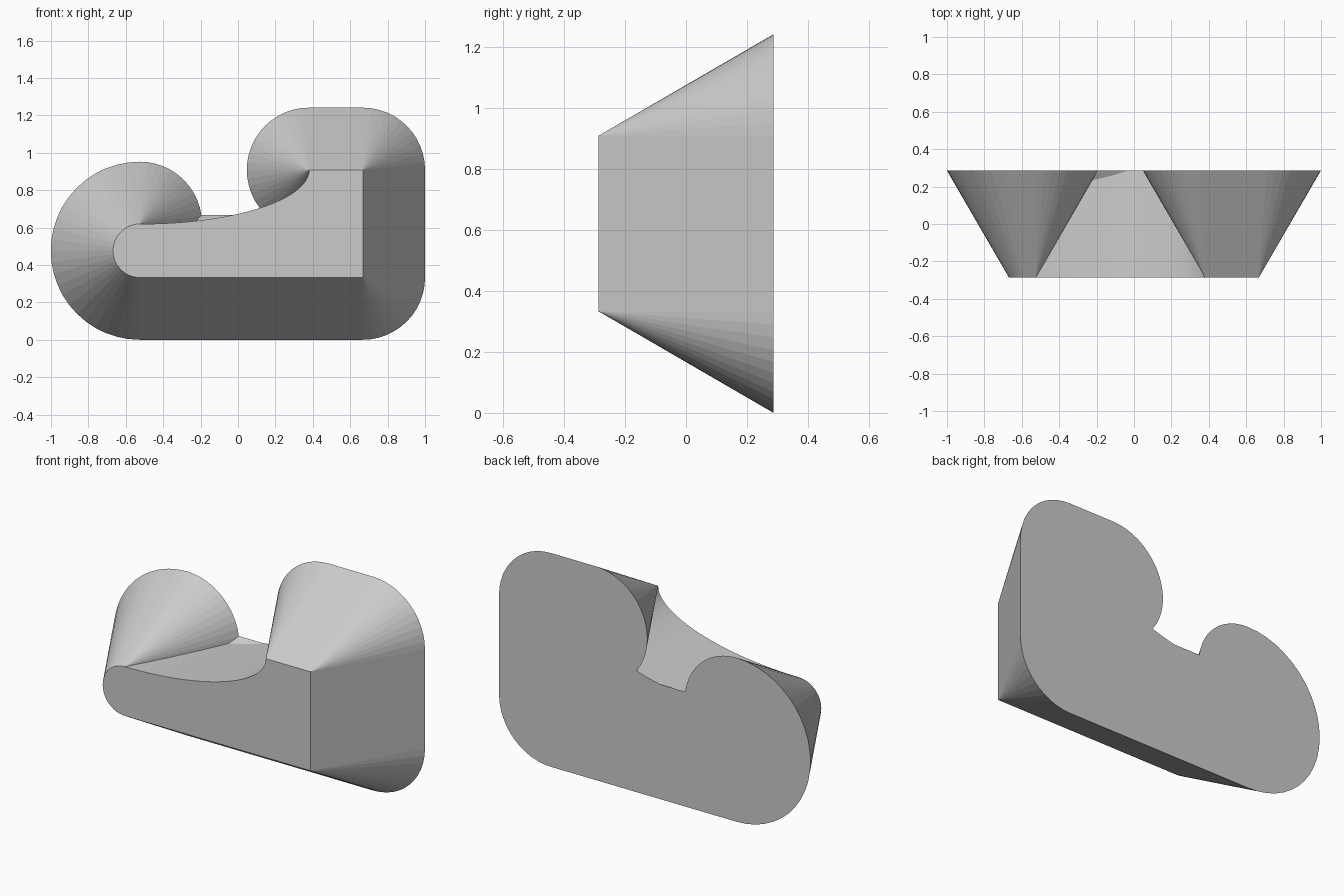
import bpy, bmesh
from math import sin, cos, pi, radians

if "Cube" in bpy.data.objects:
    bpy.data.objects.remove(bpy.data.objects["Cube"])

FRONT, BACK = -0.287, 0.287   # depth range
R = 0.333                     # flare of the tapered skirt at the back
X0, X1, XT = -0.525, 0.667, 0.38
Z0, Z1 = 0.333, 0.908
NOSE = 0.143                  # radius of the rounded front end
ZN = Z0 + NOSE                # nose centre height
SEG = 48


def add_object(name, bm):
    bmesh.ops.recalc_face_normals(bm, faces=bm.faces)
    mesh = bpy.data.meshes.new(name)
    bm.to_mesh(mesh)
    bm.free()
    obj = bpy.data.objects.new(name, mesh)
    bpy.context.collection.objects.link(obj)
    return obj


def prism(name, pts):
    bm = bmesh.new()
    face = bm.faces.new([bm.verts.new((x, FRONT, z)) for x, z in pts])
    ext = bmesh.ops.extrude_face_region(bm, geom=[face])
    for v in ext["geom"]:
        if isinstance(v, bmesh.types.BMVert):
            v.co.y = BACK
    return add_object(name, bm)


def flare(name, path):
    """Convex skirt: a path at the front widened by R at the back."""
    bm = bmesh.new()
    for x, z in path:
        bm.verts.new((x, FRONT, z))
        for i in range(SEG):
            a = 2 * pi * i / SEG
            bm.verts.new((x + R * cos(a), BACK, z + R * sin(a)))
    bmesh.ops.remove_doubles(bm, verts=bm.verts, dist=1e-5)
    hull = bmesh.ops.convex_hull(bm, input=bm.verts)
    junk = {g for g in hull["geom_interior"] + hull["geom_unused"]
            if isinstance(g, bmesh.types.BMVert)}
    bmesh.ops.delete(bm, geom=list(junk), context="VERTS")
    bmesh.ops.dissolve_limit(bm, angle_limit=radians(0.3), verts=bm.verts, edges=bm.edges)
    return add_object(name, bm)


# Profile: rounded nose, flat base, square heel, elliptical scoop
N = 24
nose = [(X0 - NOSE * sin(pi * i / N), ZN + NOSE * cos(pi * i / N)) for i in range(N + 1)]
zs = Z0 + 2 * NOSE
scoop = [(X0 + (XT - X0) * cos(pi / 2 * i / N), Z1 - (Z1 - zs) * sin(pi / 2 * i / N))
         for i in range(N)]
body = prism("tapered_body", nose + [(X1, Z0), (X1, Z1)] + scoop)

# Flared skirts along every outer side of the profile
skirts = [
    flare("nose_skirt", nose),
    flare("base_skirt", [(X0, Z0), (X1, Z0)]),
    flare("heel_skirt", [(X1, Z0), (X1, Z1)]),
    flare("top_skirt", [(XT, Z1), (X1, Z1)]),
]

# Fuse into one solid
bpy.context.view_layer.objects.active = body
for s in skirts:
    mod = body.modifiers.new("fuse", "BOOLEAN")
    mod.operation = "UNION"
    mod.solver = "EXACT"
    mod.object = s
    bpy.ops.object.modifier_apply(modifier=mod.name)
    bpy.data.objects.remove(s)
